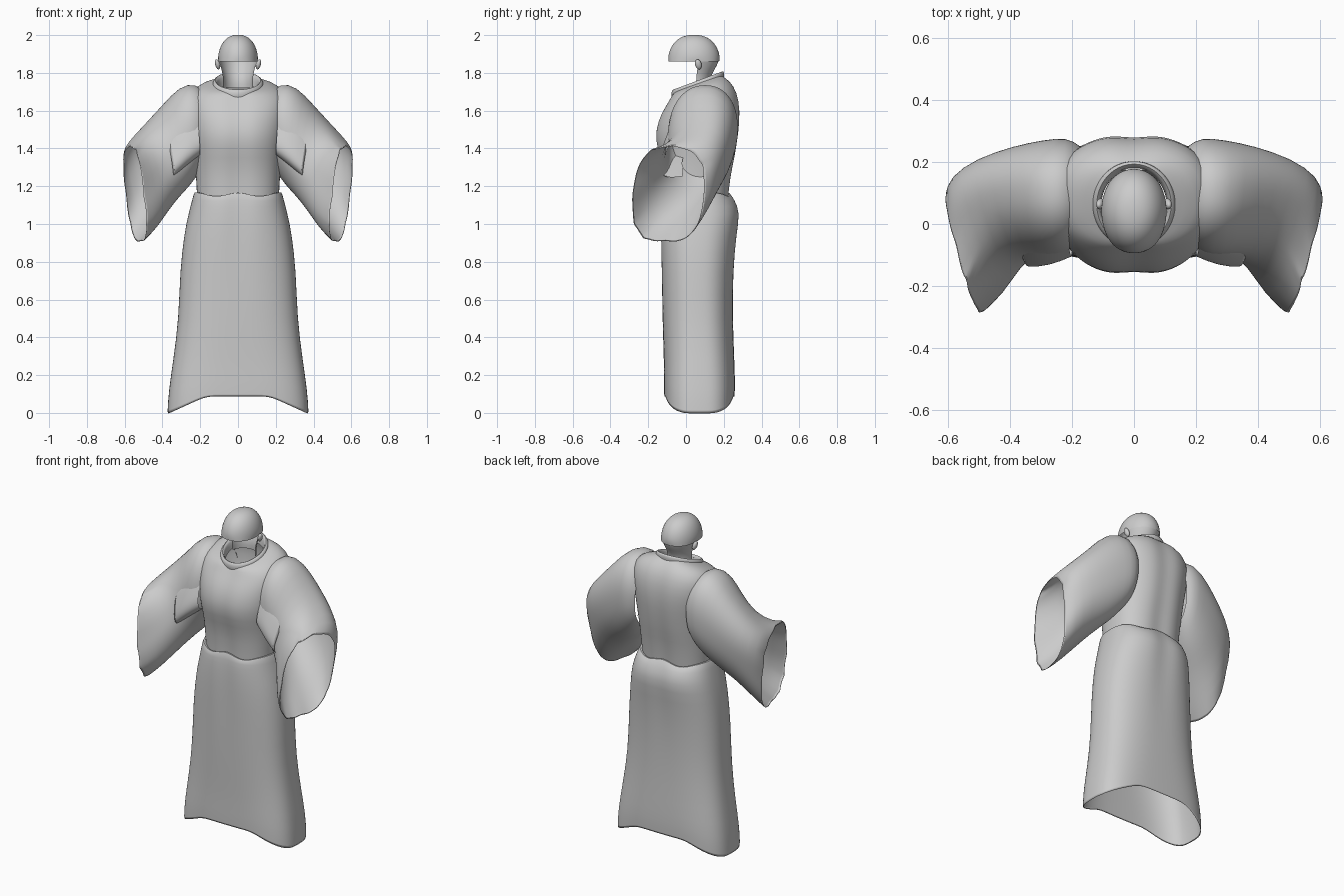
import bpy, bmesh, math, random
from mathutils import Vector as V

if "Cube" in bpy.data.objects:
    bpy.data.objects.remove(bpy.data.objects["Cube"])

random.seed(4)
grey = bpy.data.materials.new("plain grey")
grey.diffuse_color = (0.6, 0.6, 0.6, 1)
grey.use_nodes = True
grey.node_tree.nodes["Principled BSDF"].inputs["Base Color"].default_value = grey.diffuse_color


def oval(c, u, v, n=2.0, segs=48):
    """Superellipse around c with half axes u and v."""
    pts = []
    for i in range(segs):
        t = 2 * math.pi * i / segs
        a, b = math.cos(t), math.sin(t)
        pts.append(V(c) + V(u) * math.copysign(abs(a) ** (2 / n), a)
                   + V(v) * math.copysign(abs(b) ** (2 / n), b))
    return pts


def level(z, hw, front, back, n=2.0, tilt=0):
    """Horizontal body ring, optionally rising towards the back."""
    d = (back - front) / 2
    return oval((0, (front + back) / 2, z + tilt * ((front + back) / 2 - 0.06)),
                (hw, 0, 0), (0, d, tilt * d), n)


def across(top, bottom, front, back, n=2.2):
    """Sleeve ring through four side points."""
    t, b, f, k = V(top), V(bottom), V(front), V(back)
    return oval((t + b + f + k) / 4, (k - f) / 2, (t - b) / 2, n)


def shrink(ring, s, shift=(0, 0, 0)):
    c = sum(ring, V()) / len(ring)
    return [c + (p - c) * s + V(shift) for p in ring]


def loft(name, rings, cap_end=False, keep=None, mirror=False, subdiv=1):
    bm = bmesh.new()
    rows = [[bm.verts.new(p) for p in r] for r in rings]
    n = len(rings[0])
    for a, b in zip(rows, rows[1:]):
        for i in range(n):
            j = (i + 1) % n
            bm.faces.new((a[i], a[j], b[j], b[i]))
    if cap_end:
        bm.faces.new(rows[-1])
    bmesh.ops.recalc_face_normals(bm, faces=bm.faces)
    if keep:
        bmesh.ops.delete(bm, geom=[f for f in bm.faces if not keep(f.calc_center_median())],
                         context='FACES')
    me = bpy.data.meshes.new(name)
    bm.to_mesh(me)
    bm.free()
    return finish(bpy.data.objects.new(name, me), mirror, subdiv)


def finish(ob, mirror=False, subdiv=1):
    if ob.name not in bpy.context.collection.objects:
        bpy.context.collection.objects.link(ob)
    ob.data.materials.append(grey)
    bpy.ops.object.select_all(action='DESELECT')
    ob.select_set(True)
    bpy.context.view_layer.objects.active = ob
    bpy.ops.object.shade_smooth_by_angle(angle=math.radians(60))
    if mirror:
        ob.modifiers.new("mirror", 'MIRROR')
    if subdiv:
        ob.modifiers.new("smooth", 'SUBSURF').levels = subdiv
        ob.modifiers["smooth"].render_levels = subdiv
    return ob


def groove(rings, amount):
    """Shallow centre crease down front and back."""
    for r in rings:
        for p in r:
            p.y -= math.copysign(amount(p.z) * math.exp(-(p.x / 0.05) ** 2), p.y - 0.06)
    return rings


# skirt: flared, with arched hem and folded waist edge
skirt = [level(*r) for r in (
    (0, .376, -.116, .258, 3), (.12, .367, -.117, .26, 3), (.28, .343, -.117, .256, 2.8),
    (.5, .314, -.125, .247, 2.6), (.75, .308, -.131, .252, 2.5), (.95, .285, -.138, .272, 2.5),
    (1.06, .261, -.138, .293, 2.5), (1.13, .242, -.134, .262, 2.5),
    (1.165, .231, -.126, .238, 2.5), (1.15, .213, -.108, .218, 2.5))]
for p in skirt[0]:
    p.z = -0.012 + 0.092 * min(1, max(0, (0.37 - abs(p.x)) / 0.2))
for p in skirt[1]:
    p.z += 0.05 * min(1, max(0, (0.37 - abs(p.x)) / 0.2))
for r in skirt[-2:]:
    for p in r:
        p.z += 0.012 * math.cos(p.x * 28)
skirt.insert(0, shrink(skirt[0], 0.98, (0, 0, 0.012)))
loft("skirt", groove(skirt, lambda z: 0.012 * min(1, max(0, (z - 0.6) / 0.4))))

# torso, with shoulders running into the sleeves
torso = [level(*r) for r in (
    (1.10, .215, -.112, .225, 2.5), (1.25, .222, -.12, .24, 2.5), (1.35, .23, -.142, .264, 2.4),
    (1.45, .246, -.174, .28, 2.3), (1.55, .258, -.154, .292, 2.3),
    (1.63, .262, -.12, .288, 2.4, .1), (1.69, .25, -.092, .26, 2.4, .22),
    (1.73, .2, -.077, .215, 2.3, .3), (1.745, .12, -.062, .187, 2, .37))]
loft("torso", groove(torso, lambda z: 0.012))

# tilted standing collar, rolled over at the top
loft("collar", [level(*r, 2, .37) for r in (
    (1.685, .13, -.064, .195), (1.72, .137, -.077, .202), (1.75, .134, -.079, .204),
    (1.763, .12, -.068, .194), (1.75, .108, -.056, .18), (1.70, .105, -.05, .175))])

# wide hanging sleeves with ragged cuffs
sleeve = [across(*r) for r in (
    ((.17, .1, 1.68), (.19, .09, 1.28), (.19, -.07, 1.5), (.18, .25, 1.5)),
    ((.215, .1, 1.745), (.215, .08, 1.25), (.23, -.09, 1.5), (.22, .283, 1.5)),
    ((.30, .1, 1.735), (.25, .07, 1.2), (.29, -.1, 1.46), (.3, .27, 1.46)),
    ((.385, .09, 1.625), (.30, .05, 1.14), (.34, -.095, 1.39), (.39, .256, 1.40)),
    ((.49, .06, 1.505), (.37, -.01, 1.06), (.395, -.118, 1.3), (.495, .222, 1.31)))]
sleeve += [across(*r, n=2.7) for r in (
    ((.565, -.015, 1.425), (.455, -.07, .965), (.44, -.215, 1.21), (.567, .157, 1.22)),
    ((.58, -.07, 1.398), (.52, -.11, .885), (.498, -.293, 1.17), (.597, .087, 1.16)))]
for i, p in enumerate(sleeve[-1]):
    if i % 4 == 0:
        p += V((0.05, -0.06, -0.15)) * random.uniform(-0.12, 0.14)
sleeve.append(shrink(sleeve[-1], 0.97, (-.004, .004, .003)))
loft("sleeves", sleeve, mirror=True)

# layered flap over the front of each upper arm
flap = [across(*r, n=2.8) for r in (
    ((.22, .05, 1.62), (.20, -.04, 1.36), (.21, -.08, 1.5), (.22, .12, 1.5)),
    ((.30, .05, 1.60), (.27, -.06, 1.31), (.28, -.106, 1.46), (.3, .12, 1.45)),
    ((.395, .03, 1.50), (.35, -.07, 1.24), (.37, -.115, 1.37), (.395, .1, 1.38)))]
flap.append(shrink(flap[-1], 0.95, (-.012, .006, 0)))
loft("arm_flaps", flap, mirror=True, keep=lambda c: c.y < -0.02)

# domed head shell, open at the front below the brow
dome = [level(1.86, .104, -.094, .176, 2.2)]
for k in range(0, 9):
    a = math.radians(8 + k * 10)
    s = math.cos(a) ** 0.85
    dome.append(level(1.865 + .137 * math.sin(a), .107 * s, .042 - .138 * s, .042 + .138 * s))
loft("head", dome, cap_end=True)

# back of the neck
nape = [level(*r) for r in (
    (1.875, .104, -.088, .176), (1.84, .094, -.07, .165), (1.80, .083, -.05, .14),
    (1.76, .078, -.04, .125), (1.72, .08, -.04, .127))]
loft("nape", nape, keep=lambda c: c.y > 0.055)

# ears
for s, name in ((1, "ear_right"), (-1, "ear_left")):
    bpy.ops.mesh.primitive_uv_sphere_add(segments=16, ring_count=10, radius=1,
                                         location=(s * .108, .065, 1.845))
    ear = bpy.context.object
    ear.name = name
    ear.scale = (.013, .017, .028)
    ear.rotation_euler = (0.25, s * 0.25, 0)
    finish(ear, subdiv=0)
